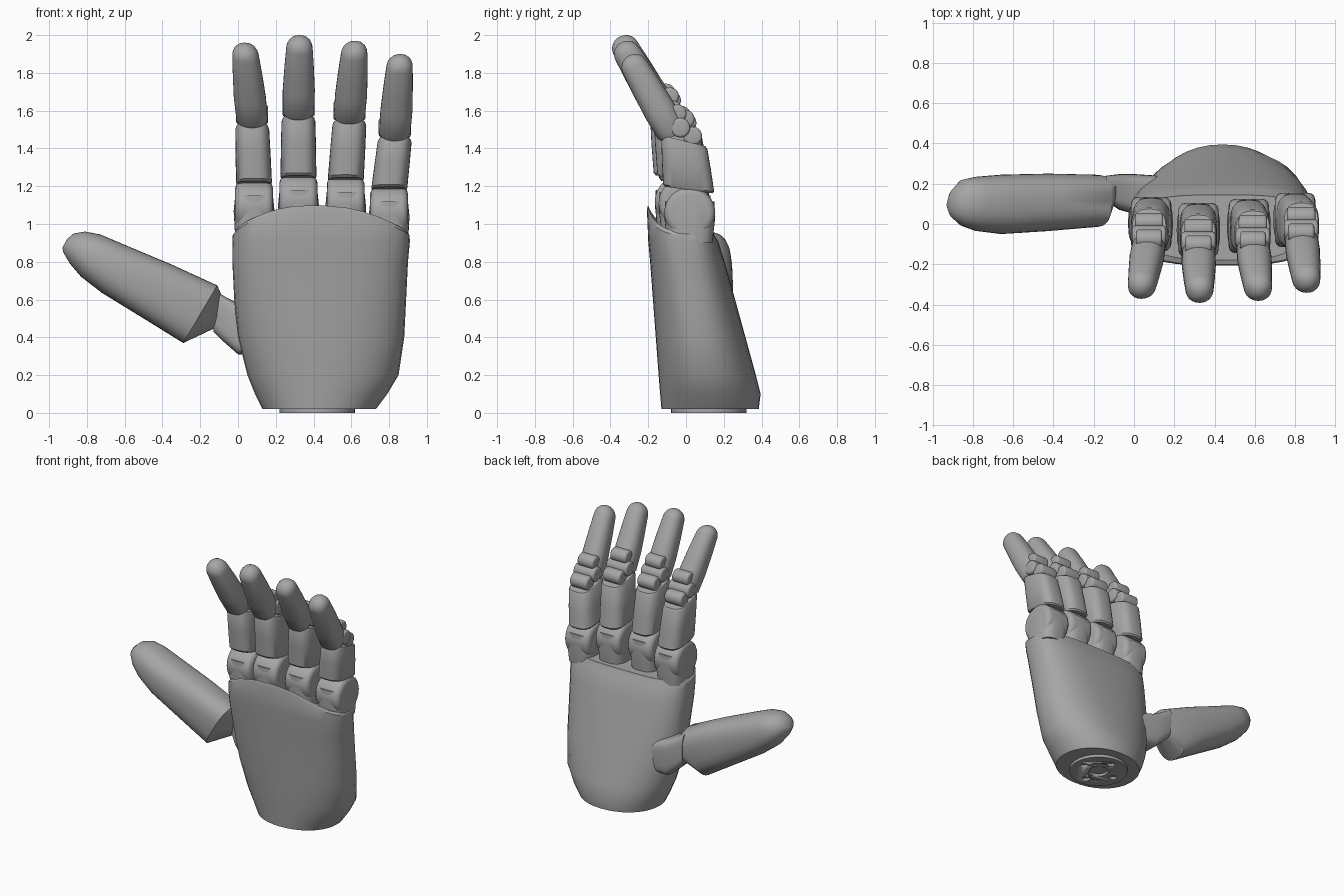
import bpy, bmesh, math
from mathutils import Vector, Matrix

if "Cube" in bpy.data.objects:
    bpy.data.objects.remove(bpy.data.objects["Cube"], do_unlink=True)

grey = bpy.data.materials.new("plain grey")
grey.use_nodes = True
grey.diffuse_color = (0.38, 0.38, 0.38, 1)
grey.node_tree.nodes["Principled BSDF"].inputs["Base Color"].default_value = grey.diffuse_color
SIDES = 36


def finish(name, bm, angle=35):
    bmesh.ops.recalc_face_normals(bm, faces=bm.faces)
    mesh = bpy.data.meshes.new(name)
    bm.to_mesh(mesh)
    bm.free()
    mesh.materials.append(grey)
    ob = bpy.data.objects.new(name, mesh)
    bpy.context.collection.objects.link(ob)
    bpy.ops.object.select_all(action='DESELECT')
    ob.select_set(True)
    bpy.context.view_layer.objects.active = ob
    bpy.ops.object.shade_smooth_by_angle(angle=math.radians(angle))
    return ob


def oval(centre, u, v, n=2.0, v_neg=None):
    """Ring of points on a superellipse; v_neg sets the reach on the -v side."""
    pts = []
    for i in range(SIDES):
        a = math.tau * i / SIDES
        c, s = math.cos(a), math.sin(a)
        cu = math.copysign(abs(c) ** (2 / n), c)
        sv = math.copysign(abs(s) ** (2 / n), s)
        pts.append(centre + u * cu + (v_neg if v_neg and s < 0 else v) * sv)
    return pts


def loft(name, rings, angle=35):
    bm = bmesh.new()
    loops = [[bm.verts.new(p) for p in ring] for ring in rings]
    for a, b in zip(loops, loops[1:]):
        for i in range(SIDES):
            j = (i + 1) % SIDES
            bm.faces.new((a[i], a[j], b[j], b[i]))
    bm.faces.new(loops[0])
    bm.faces.new(loops[-1])
    return finish(name, bm, angle)


def cylinder(name, centre, radius, length, axis='X', bevel=0.0):
    bm = bmesh.new()
    bmesh.ops.create_cone(bm, cap_ends=True, segments=32, radius1=radius,
                          radius2=radius, depth=length)
    if bevel:
        rims = [e for e in bm.edges if abs(e.verts[0].co.z - e.verts[1].co.z) < 1e-5]
        bmesh.ops.bevel(bm, geom=rims, offset=bevel, segments=3, profile=0.5,
                        affect='EDGES')
    turn = Matrix.Rotation(math.pi / 2, 4, 'Y') if axis == 'X' else Matrix()
    bm.transform(Matrix.Translation(centre) @ turn)
    return finish(name, bm)


# Palm: stacked sections (z, x min, x max, y front, y widest, y back, squareness)
sections = [
    (0.02, 0.13, 0.73, -0.13, 0.12, 0.385, 2.1),
    (0.10, 0.09, 0.79, -0.137, 0.11, 0.395, 2.1),
    (0.20, 0.05, 0.85, -0.145, 0.10, 0.37, 2.2),
    (0.40, 0.00, 0.88, -0.16, 0.07, 0.315, 2.3),
    (0.60, -0.02, 0.89, -0.175, 0.04, 0.26, 2.5),
    (0.80, -0.03, 0.90, -0.19, 0.01, 0.205, 2.8),
    (0.91, -0.03, 0.91, -0.20, 0.00, 0.17, 3.0),
]


def palm_ring(z, x0, x1, yf, ym, yb, n):
    return oval(Vector(((x0 + x1) / 2, ym, z)), Vector(((x1 - x0) / 2, 0, 0)),
                Vector((0, yb - ym, 0)), n, Vector((0, ym - yf, 0)))


def rim(p, drop=0.0):
    arch = 1.10 - 0.42 * (p.x - 0.4) ** 2
    s = min(1, max(0, (p.y + 0.2) / 0.15))
    return Vector((p.x, p.y, arch * (1 - s) + 0.96 * s - drop))


rings = [palm_ring(*s) for s in sections]
top = palm_ring(1, -0.028, 0.908, -0.207, 0, 0.15, 3.0)
mid = Vector((0.44, -0.02, 1))
rings.append([rim(p, 0.02) for p in top])
rings.append([rim(mid + (p - mid) * 0.97) for p in top])
floor = [mid + (p - mid) * 0.85 for p in top]
rings.append([Vector((p.x, p.y, 0.96)) for p in floor])
loft("palm", rings, 30)

# Wrist plate with a centre bore and four screw holes
plate = cylinder("wrist_plate", Vector((0.42, 0.12, 0.02)), 0.2, 0.04, 'Z')
holes = [(0, 0, 0.065)] + [(0.13 * math.cos(k * math.pi / 2), 0.13 * math.sin(k * math.pi / 2), 0.026)
                           for k in range(4)]
for hx, hy, r in holes:
    cutter = cylinder("hole_cutter", Vector((0.42 + hx, 0.12 + hy, 0)), r, 0.036, 'Z')
    cutter.hide_render = True
    cutter.hide_set(True)
    cut = plate.modifiers.new("hole", 'BOOLEAN')
    cut.operation = 'DIFFERENCE'
    cut.object = cutter


# Thumb: rings from upper edge point, lower edge point, y range
def edge_ring(top, low, y0, y1, n):
    a, b = Vector((top[0], 0, top[1])), Vector((low[0], 0, low[1]))
    return oval((a + b) / 2 + Vector((0, (y0 + y1) / 2, 0)), (a - b) / 2,
                Vector((0, (y1 - y0) / 2, 0)), n)


loft("thumb", [
    edge_ring((-0.09, 0.63), (-0.12, 0.45), 0.10, 0.23, 3),
    edge_ring((-0.11, 0.675), (-0.29, 0.37), -0.015, 0.245, 2.8),
    edge_ring((-0.35, 0.785), (-0.50, 0.50), -0.035, 0.25, 2.6),
    edge_ring((-0.60, 0.89), (-0.72, 0.635), -0.05, 0.245, 2.4),
    edge_ring((-0.73, 0.945), (-0.83, 0.72), -0.035, 0.235, 2.3),
    edge_ring((-0.81, 0.96), (-0.89, 0.79), -0.01, 0.22, 2.2),
    edge_ring((-0.87, 0.95), (-0.925, 0.85), 0.03, 0.17, 2),
    edge_ring((-0.905, 0.92), (-0.93, 0.875), 0.07, 0.12, 2),
], 40)
loft("thumb_mount", [
    edge_ring((-0.14, 0.66), (-0.13, 0.43), 0.11, 0.24, 4),
    edge_ring((-0.06, 0.61), (-0.08, 0.38), 0.07, 0.248, 4),
    edge_ring((0.0, 0.58), (0.0, 0.31), 0.05, 0.248, 4),
    edge_ring((0.12, 0.54), (0.12, 0.31), 0.05, 0.24, 4),
])


# Fingers: knuckle, middle joint and centre of the rounded tip
def finger(name, knuckle, joint, tip):
    k, j, t = Vector(knuckle), Vector(joint), Vector(tip)
    x_axis = Vector((1, 0, 0))
    cylinder(name + "_knuckle", k, 0.135, 0.2, bevel=0.035)
    loft(name + "_knuckle_base", [
        oval(k + Vector((0, 0, z)), x_axis * w, Vector((0, d, 0)), 3)
        for z, w, d in ((-0.16, 0.1, 0.12), (-0.02, 0.108, 0.135), (0.06, 0.1, 0.13))])

    # Lower segment with slanted ends
    rings = []
    start = k + Vector((0, -0.005, 0.12))
    end = j + Vector((0, 0, -0.03))
    for f, w, d, slant in ((0, 0.088, 0.125, 0.14), (0.04, 0.095, 0.135, 0.14),
                           (0.5, 0.093, 0.13, 0.2), (0.95, 0.09, 0.122, 0.25),
                           (1, 0.084, 0.114, 0.25)):
        c = start.lerp(end, f)
        rings.append([p - Vector((0, 0, (p.y - c.y) * slant))
                      for p in oval(c, x_axis * w, Vector((0, d, 0)), 3)])
    loft(name + "_lower_segment", rings)

    # Hinge barrels at the middle joint
    for part, dy, dz, r, w in (("hinge", -0.02, 0.04, 0.052, 0.17),
                               ("back_link", 0.045, -0.005, 0.05, 0.14),
                               ("heel", -0.035, 0.115, 0.048, 0.13)):
        cylinder(name + "_" + part, j + Vector((0, dy, dz)), r, w, bevel=0.015)

    # Bent fingertip with a domed end
    base = j + Vector((0, -0.06, 0.01))
    d = (t - base).normalized()
    v = d.cross(x_axis).normalized()
    rings = []
    for f, w, h in ((-0.04, 0.07, 0.065), (0.03, 0.083, 0.083), (0.35, 0.085, 0.086),
                    (0.7, 0.078, 0.08), (1, 0.07, 0.072)):
        rings.append(oval(base.lerp(t, f), x_axis * w, v * h, 2.4))
    for step in range(1, 6):
        a = math.radians(16.5 * step)
        rings.append(oval(t + d * 0.07 * math.sin(a), x_axis * 0.07 * math.cos(a),
                          v * 0.072 * math.cos(a), 2.2))
    loft(name + "_tip", rings, 45)


finger("index", (0.085, 0.0, 1.09), (0.075, -0.04, 1.54), (0.04, -0.30, 1.89))
finger("middle", (0.32, -0.03, 1.12), (0.32, -0.07, 1.58), (0.325, -0.32, 1.93))
finger("ring", (0.57, -0.01, 1.11), (0.59, -0.05, 1.56), (0.615, -0.31, 1.90))
finger("little", (0.80, 0.02, 1.06), (0.83, -0.01, 1.47), (0.855, -0.27, 1.83))
